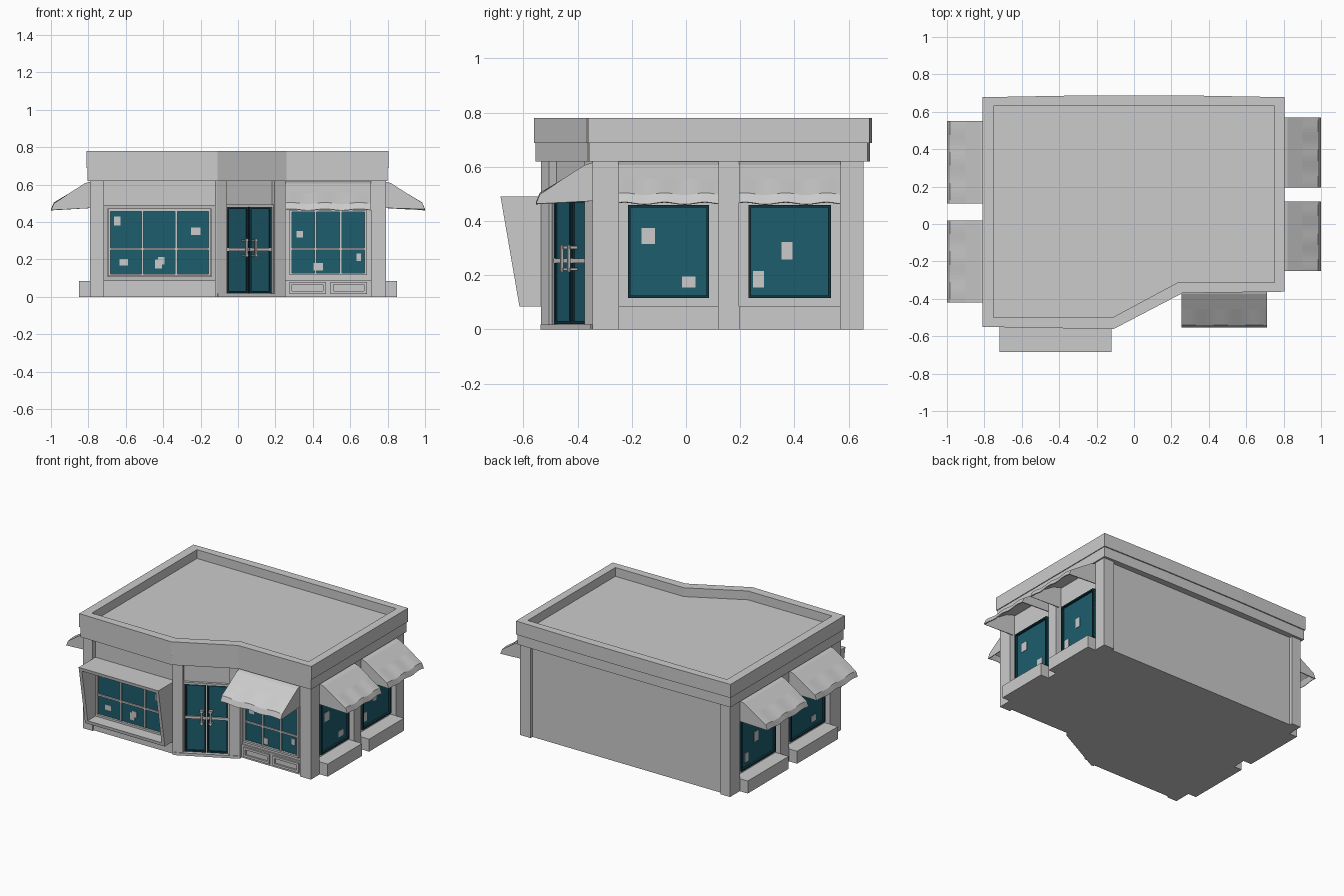
import bpy, bmesh, math
from mathutils import Vector

if "Cube" in bpy.data.objects:
    bpy.data.objects.remove(bpy.data.objects["Cube"])


def material(name, rgb):
    m = bpy.data.materials.new(name)
    m.diffuse_color = (*rgb, 1)
    m.use_nodes = True
    m.node_tree.nodes["Principled BSDF"].inputs["Base Color"].default_value = m.diffuse_color
    return m


GLASS = material("teal_glass", (0.012, 0.11, 0.15))
DARK = material("dark_teal_trim", (0.006, 0.035, 0.05))


def finish(name, bm, mat=None):
    bmesh.ops.recalc_face_normals(bm, faces=bm.faces)
    me = bpy.data.meshes.new(name)
    bm.to_mesh(me)
    bm.free()
    ob = bpy.data.objects.new(name, me)
    bpy.context.collection.objects.link(ob)
    if mat:
        me.materials.append(mat)
    return ob


def loft(name, rings, mat=None, closed=False):
    """Skin matching rings; cap the ends, or join last ring to first."""
    bm = bmesh.new()
    vs = [[bm.verts.new(p) for p in r] for r in rings]
    n = len(rings[0])
    pairs = list(zip(vs, vs[1:])) + ([(vs[-1], vs[0])] if closed else [])
    for a, b in pairs:
        for i in range(n):
            j = (i + 1) % n
            bm.faces.new((a[i], a[j], b[j], b[i]))
    if not closed:
        bm.faces.new(vs[0])
        bm.faces.new(vs[-1])
    return finish(name, bm, mat)


def prism(name, outline, z0, z1):
    return loft(name, [[(x, y, z) for x, y in outline] for z in (z0, z1)])


class Wall:
    """Local axes of one facade: u along it, w outward, z up."""
    def __init__(self, origin, u, w):
        self.o = Vector((*origin, 0))
        self.u = Vector((*u, 0)).normalized()
        self.w = Vector((*w, 0)).normalized()

    def at(self, u, w, z):
        return self.o + self.u * u + self.w * w + Vector((0, 0, z))

    def rect(self, u0, u1, z0, z1, w):
        """Rectangle in the facade; w may be a function of height."""
        f = w if callable(w) else (lambda z: w)
        return [self.at(u, f(z), z) for u, z in ((u0, z0), (u1, z0), (u1, z1), (u0, z1))]

    def box(self, name, u0, u1, z0, z1, w0, w1, mat=None):
        return loft(name, [self.rect(u0, u1, z0, z1, w) for w in (w0, w1)], mat)

    def frame(self, name, u0, u1, z0, z1, t, w0, w1, mat=None):
        o, i = (u0, u1, z0, z1), (u0 + t, u1 - t, z0 + t, z1 - t)
        return loft(name, [self.rect(*o, w0), self.rect(*o, w1),
                           self.rect(*i, w1), self.rect(*i, w0)], mat, closed=True)

    def awning(self, name, u0, u1):
        prof = [(-0.02, .622), (.03, .606), (.11, .555), (.195, .5), (.209, .466)]
        n = 24
        bm = bmesh.new()
        cols = []
        for i in range(n + 1):
            t = i / n
            wave = math.sin(t * math.pi * 5 + 0.6) * 0.004
            cols.append([bm.verts.new(self.at(u0 + (u1 - u0) * t, w, z + (wave if k > 2 else 0)))
                         for k, (w, z) in enumerate(prof)])
        for a, b in zip(cols, cols[1:]):
            for k in range(len(prof) - 1):
                bm.faces.new((a[k], b[k], b[k + 1], a[k + 1]))
        # side cheeks
        for u, c in ((u0, cols[0]), (u1, cols[-1])):
            bm.faces.new(c + [bm.verts.new(self.at(u, -0.02, .475))])
        ob = finish(name, bm)
        ob.modifiers.new("cloth", "SOLIDIFY").thickness = 0.006

    def window(self, name, u0, u1, z0, z1, w, posters, mullions=()):
        self.box(name + "_glass", u0, u1, z0, z1, w - .01, w, GLASS)
        if mullions:
            self.frame(name + "_frame", u0 - .01, u1 + .01, z0 - .01, z1 + .01, .013, w - .03, w + .015)
            for m in mullions:
                self.box(name + "_mullion", m - .006, m + .006, z0, z1, w - .005, w + .01)
            self.box(name + "_rail", u0, u1, .25, .261, w - .005, w + .01)
        else:
            self.frame(name + "_trim", u0, u1, z0, z1, .01, w - .01, w + .015, DARK)
        for u, z, a, b in posters:
            self.box(name + "_poster", u - a / 2, u + a / 2, z - b / 2, z + b / 2, w, w + .003)


front_left = Wall((0, -.535), (1, 0), (0, -1))
front_right = Wall((0, -.345), (1, 0), (0, -1))
right = Wall((.79, 0), (0, 1), (1, 0))
left = Wall((-.79, 0), (0, -1), (-1, 0))
corner = Wall((.0675, -.44), (.887, .462), (.462, -.887))

# Building core
prism("walls", [(-.75, .635), (.75, .635), (.75, -.315), (.243, -.315),
                (-.122, -.505), (-.75, -.505)], 0, .66)

# Pillars at corners, between side bays and beside the door
for x0, x1, y0, y1 in ((-.79, -.72, -.535, -.42), (.71, .79, -.345, -.25),
                       (.71, .79, .57, .655), (-.79, -.72, .55, .655),
                       (.72, .79, .12, .195), (-.79, -.72, .02, .11)):
    prism("pillar", [(x0, y0), (x1, y0), (x1, y1), (x0, y1)], 0, .63)
prism("door_pillar_left", [(-.12, -.535), (-.115, -.535), (-.06, -.506), (-.08, -.46), (-.12, -.46)], 0, .63)
prism("door_pillar_right", [(.195, -.374), (.25, -.345), (.255, -.345), (.255, -.29), (.17, -.325)], 0, .63)

# Cornice and parapet roof with a slightly bowed back
outer = [(-.81, .678), (-.3, .687), (.3, .687), (.805, .678), (.805, -.362),
         (.26, -.369), (-.11, -.562), (-.81, -.55)]
inner = [(-.75, .63), (-.3, .63), (.3, .63), (.75, .63), (.75, -.312),
         (.235, -.312), (-.115, -.5), (-.75, -.5)]
prism("cornice", [(x * .993, y * .989) for x, y in outer], .62, .69)
loft("parapet_roof", [[(x, y, z) for x, y in o] for o, z in
                      ((outer, .688), (outer, .78), (inner, .78), (inner, .72))])

# Side bays: window, awning and ledge
tall_low = [(-.115, .185, .04, .06), (-.01, .29, .04, .065)]
high_low = [(-.075, .345, .05, .06), (.075, .175, .05, .04)]
for wall, bays in ((right, ((-.25, .12, high_low), (.195, .57, tall_low))),
                   (left, ((-.55, -.11, tall_low), (-.02, .42, high_low)))):
    for u0, u1, posters in bays:
        c = (u0 + u1) / 2
        wall.window("side_window", u0 + .035, u1 - .035, .115, .46, -.025,
                    [(c + u, z, a, b) for u, z, a, b in posters])
        wall.awning("side_awning", u0, u1)
        wall.box("side_ledge", u0, u1, 0, .085, -.05, .06)

# Left shopfront: tilted projecting surround
front_left.frame("display_surround", -.72, -.12, .085, .49, .022, -.04,
                 lambda z: .08 + (z - .085) * .172)
front_left.window("display_window", -.685, -.155, .12, .46, -.01,
                  [(-.645, .405, .035, .05), (-.225, .35, .05, .04), (-.61, .185, .045, .035),
                   (-.425, .175, .035, .05), (-.41, .192, .035, .04)], (-.51, -.33))
front_left.box("display_backing", -.71, -.13, .095, .48, -.04, -.018)
front_left.box("display_base", -.72, -.12, 0, .085, -.04, -.012)

# Right shopfront
front_right.window("shop_window", .285, .68, .125, .455, -.022,
                   [(.33, .335, .035, .035), (.43, .16, .05, .04), (.645, .21, .025, .04)], (.415, .55))
front_right.awning("front_awning", .255, .71)
front_right.box("shop_base", .255, .71, 0, .09, -.04, -.02)
for u in (.275, .495):
    front_right.frame("base_panel", u, u + .195, .015, .08, .015, -.025, -.008)

# Corner double door
corner.box("door_step", -.2, .2, 0, .018, -.04, .005)
corner.frame("door_frame", -.148, .148, .006, .492, .012, -.04, -.012)
for s in (-1, 1):
    a, b = sorted((s * .003, s * .134))
    corner.box("door_glass", a, b, .02, .48, -.035, -.024, GLASS)
    corner.frame("door_leaf", a, b, .02, .48, .011, -.03, -.016, DARK)
    corner.box("door_rail", a, b, .245, .262, -.03, -.014)
    h = s * .028
    corner.box("door_handle", h - .005, h + .005, .212, .312, .002, .012)
    for z in (.222, .302):
        corner.box("handle_mount", h - .012, h + .012, z - .005, z + .005, -.025, .006)
